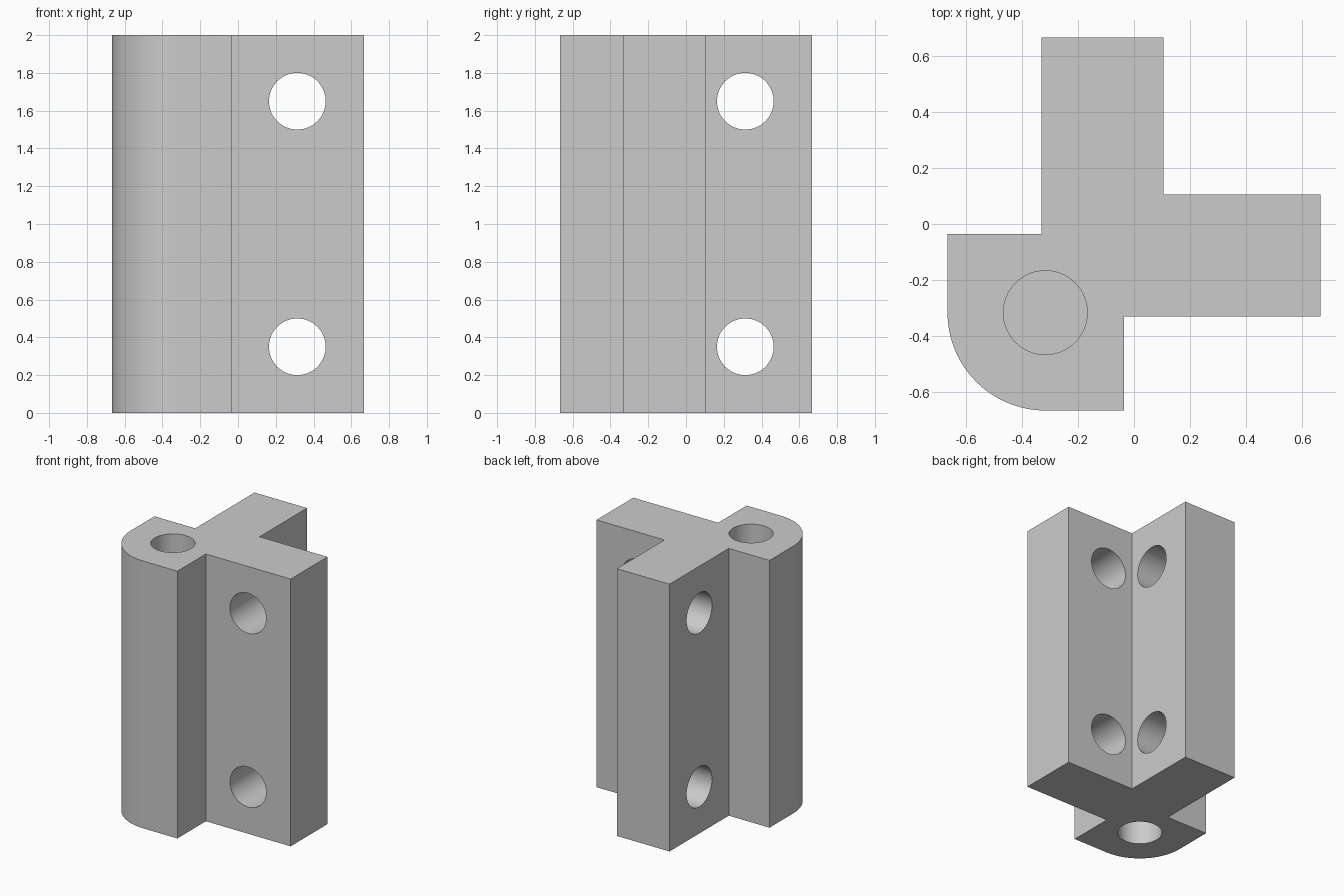
import bpy, bmesh, math
from mathutils import Vector

cube = bpy.data.objects.get("Cube")
if cube:
    bpy.data.objects.remove(cube, do_unlink=True)

HEIGHT = 2.0
END, OUT, IN, STEP = 0.667, 0.105, -0.33, -0.035   # outline levels, same in x and y
ROUND, HOLE, PIN = 0.35, 0.15, -0.317              # corner radius, hole radius, pin centre

grey = bpy.data.materials.new("plain grey")
grey.use_nodes = True
grey.diffuse_color = (0.6, 0.6, 0.6, 1)
grey.node_tree.nodes["Principled BSDF"].inputs["Base Color"].default_value = (0.6, 0.6, 0.6, 1)


def add_object(name, bm):
    mesh = bpy.data.meshes.new(name)
    bm.to_mesh(mesh)
    bm.free()
    mesh.materials.append(grey)
    obj = bpy.data.objects.new(name, mesh)
    bpy.context.collection.objects.link(obj)
    return obj


# Bracket outline: half of it, its mirror across the diagonal, and a rounded corner
half = [(STEP, -END), (STEP, IN), (END, IN), (END, OUT), (OUT, OUT)]
mirrored = [(y, x) for x, y in reversed(half[:-1])]
centre = ROUND - END
arc = [(centre + ROUND * math.cos(a), centre + ROUND * math.sin(a))
       for a in (math.pi + math.pi / 2 * i / 24 for i in range(25))]
bm = bmesh.new()
face = bm.faces.new([bm.verts.new((x, y, 0)) for x, y in half + mirrored + arc])
top = bmesh.ops.extrude_face_region(bm, geom=[face])["geom"]
bmesh.ops.translate(bm, vec=(0, 0, HEIGHT),
                    verts=[v for v in top if isinstance(v, bmesh.types.BMVert)])
bmesh.ops.recalc_face_normals(bm, faces=bm.faces)
bracket = add_object("corner_bracket", bm)


def drill(name, location, direction, length):
    """Cut a round hole centred on location along direction."""
    bm = bmesh.new()
    bmesh.ops.create_cone(bm, cap_ends=True, segments=64, radius1=HOLE,
                          radius2=HOLE, depth=length)
    cutter = add_object(name, bm)
    cutter.location = location
    cutter.rotation_mode = 'QUATERNION'
    cutter.rotation_quaternion = Vector(direction).to_track_quat('Z', 'Y')
    cutter.hide_render = True
    cutter.hide_viewport = True
    cutter.display_type = 'WIRE'
    mod = bracket.modifiers.new(name, 'BOOLEAN')
    mod.object = cutter
    mod.operation = 'DIFFERENCE'
    mod.solver = 'EXACT'
    return cutter


# Bolt holes through both flanges, and blind pin holes in both ends
side = 0.314
mid = (OUT + IN) / 2
cutters = []
for label, z in (("lower", 0.35), ("upper", 1.65)):
    cutters.append(drill(label + "_left_bolt_hole", (side, mid, z), (0, 1, 0), 0.6))
    cutters.append(drill(label + "_rear_bolt_hole", (mid, side, z), (1, 0, 0), 0.6))
for label, z in (("lower", 0), ("upper", HEIGHT)):
    cutters.append(drill(label + "_pin_hole", (PIN, PIN, z), (0, 0, 1), 1.0))

# Apply the cuts, then drop the cutters
for c in cutters:
    c.hide_viewport = False
bpy.context.view_layer.update()
cut = bpy.data.meshes.new_from_object(
    bracket.evaluated_get(bpy.context.evaluated_depsgraph_get()))
bracket.modifiers.clear()
bracket.data = cut
cut.name = "corner_bracket"
for c in cutters:
    bpy.data.objects.remove(c, do_unlink=True)

# Smooth the round walls, keep the edges crisp
bpy.ops.object.select_all(action='DESELECT')
bracket.select_set(True)
bpy.context.view_layer.objects.active = bracket
bpy.ops.object.shade_smooth_by_angle(angle=math.radians(30))
